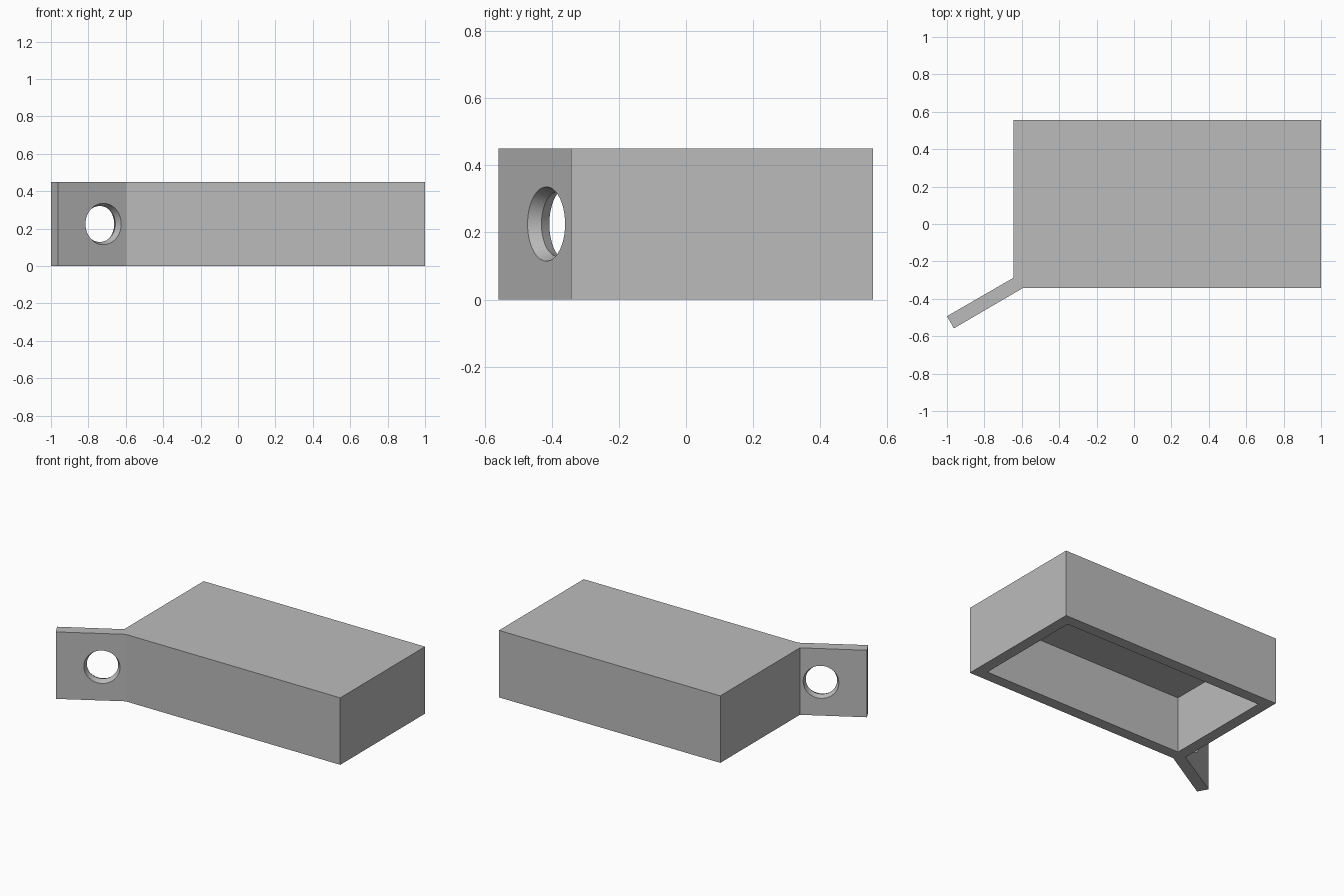
import bpy
import bmesh
import math
from mathutils import Matrix, Vector

default_cube = bpy.data.objects.get("Cube")
if default_cube:
    bpy.data.objects.remove(default_cube, do_unlink=True)

HEIGHT = 0.45
WALL = 0.075
X_MIN, X_MAX = -0.645, 1.0
Y_MIN, Y_MAX = -0.343, 0.557

grey = bpy.data.materials.new("plain grey")
grey.use_nodes = True
grey.diffuse_color = (0.5, 0.5, 0.5, 1)
grey.node_tree.nodes["Principled BSDF"].inputs["Base Color"].default_value = grey.diffuse_color


def add_object(name, bm):
    bmesh.ops.recalc_face_normals(bm, faces=bm.faces)
    mesh = bpy.data.meshes.new(name)
    bm.to_mesh(mesh)
    bm.free()
    mesh.materials.append(grey)
    obj = bpy.data.objects.new(name, mesh)
    bpy.context.collection.objects.link(obj)
    return obj


def prism(name, outline, bottom, top):
    bm = bmesh.new()
    face = bm.faces.new([bm.verts.new((x, y, bottom)) for x, y in outline])
    extruded = bmesh.ops.extrude_face_region(bm, geom=[face])["geom"]
    verts = [v for v in extruded if isinstance(v, bmesh.types.BMVert)]
    bmesh.ops.translate(bm, verts=verts, vec=(0, 0, top - bottom))
    return add_object(name, bm)


def cut(target, cutter):
    mod = target.modifiers.new("cut", "BOOLEAN")
    mod.operation = "DIFFERENCE"
    mod.solver = "EXACT"
    mod.object = cutter
    bpy.context.view_layer.objects.active = target
    bpy.ops.object.modifier_apply(modifier=mod.name)
    bpy.data.objects.remove(cutter, do_unlink=True)


# Box with its angled mounting tab in one outline
body = prism("box_with_mounting_tab", [
    (X_MAX, Y_MIN), (X_MAX, Y_MAX), (X_MIN, Y_MAX), (X_MIN, -0.288),
    (-1.0, -0.493), (-0.963, -0.558), (-0.595, Y_MIN)], 0, HEIGHT)

# Hollow, open at the bottom
x0, x1, y0, y1 = X_MIN + WALL, X_MAX - WALL, Y_MIN + WALL, Y_MAX - WALL
cut(body, prism("cavity_cutter", [(x0, y0), (x1, y0), (x1, y1), (x0, y1)],
                -0.1, HEIGHT - WALL))

# Screw hole, flared towards both faces of the tab
bm = bmesh.new()
axis = Vector((-math.sin(math.radians(30)), math.cos(math.radians(30)), 0))
place = Matrix.Translation((-0.739, -0.3825, HEIGHT / 2)) @ axis.to_track_quat("Z", "Y").to_matrix().to_4x4()
rings = []
for depth, radius in ((-0.05, 0.115), (0, 0.096), (0.05, 0.115)):
    ring = bmesh.ops.create_circle(bm, segments=64, radius=radius,
                                   matrix=place @ Matrix.Translation((0, 0, depth)))
    rings.append(ring["verts"])
for lower, upper in zip(rings, rings[1:]):
    for i in range(len(lower)):
        j = (i + 1) % len(lower)
        bm.faces.new((lower[i], lower[j], upper[j], upper[i]))
bm.faces.new(rings[0])
bm.faces.new(rings[-1])
cut(body, add_object("hole_cutter", bm))

bpy.ops.object.select_all(action="DESELECT")
body.select_set(True)
bpy.context.view_layer.objects.active = body
bpy.ops.object.shade_smooth_by_angle(angle=math.radians(30))
